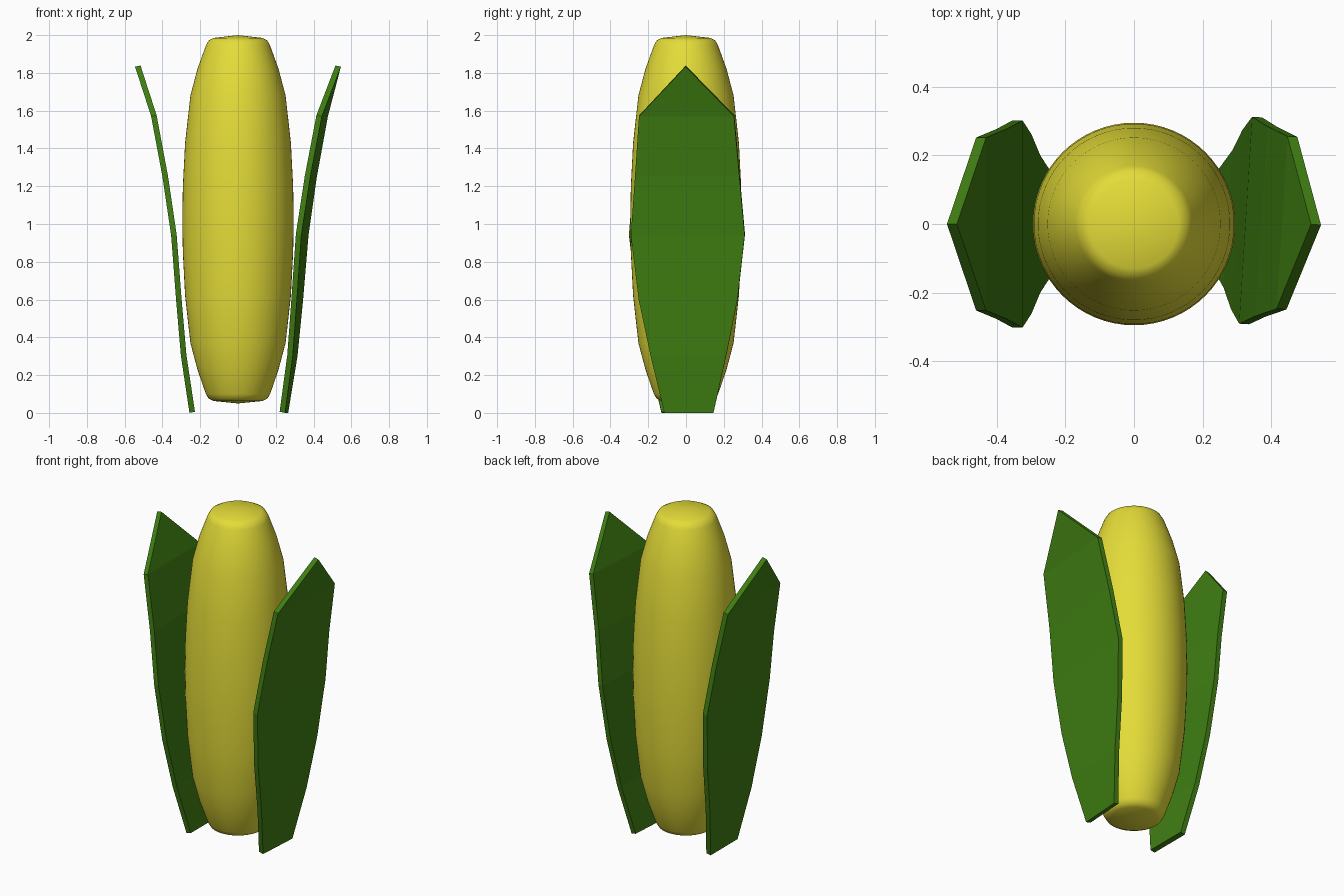
import bpy, bmesh, math
from mathutils import Matrix

if "Cube" in bpy.data.objects:
    bpy.data.objects.remove(bpy.data.objects["Cube"])


def material(name, rgb):
    mat = bpy.data.materials.new(name)
    mat.diffuse_color = (*rgb, 1)
    mat.use_nodes = True
    mat.node_tree.nodes["Principled BSDF"].inputs["Base Color"].default_value = mat.diffuse_color
    return mat


def finish(bm, name, mat):
    bmesh.ops.recalc_face_normals(bm, faces=bm.faces)
    mesh = bpy.data.meshes.new(name)
    bm.to_mesh(mesh)
    bm.free()
    mesh.materials.append(mat)
    obj = bpy.data.objects.new(name, mesh)
    bpy.context.collection.objects.link(obj)
    return obj


yellow = material("kernel_yellow", (0.78, 0.72, 0.04))
green = material("husk_green", (0.05, 0.21, 0.006))

# Cob: smooth lathed body with shallow cone ends
profile = [(0, 0.05), (0.13, 0.063), (0.155, 0.075), (0.17, 0.10), (0.215, 0.23),
           (0.252, 0.37), (0.28, 0.62), (0.292, 0.85), (0.295, 1.02), (0.292, 1.2),
           (0.28, 1.43), (0.252, 1.68), (0.215, 1.82), (0.17, 1.945),
           (0.155, 1.972), (0.13, 1.985), (0, 2.0)]
bm = bmesh.new()
verts = [bm.verts.new((r, 0, z)) for r, z in profile]
edges = [bm.edges.new(pair) for pair in zip(verts, verts[1:])]
bmesh.ops.spin(bm, geom=verts + edges, cent=(0, 0, 0), axis=(0, 0, 1),
               angle=math.tau, steps=64)
bmesh.ops.remove_doubles(bm, verts=bm.verts, dist=0.0005)
cob = finish(bm, "cob", yellow)
bpy.context.view_layer.objects.active = cob
cob.select_set(True)
bpy.ops.object.shade_smooth_by_angle(angle=math.radians(50))

# Husk leaf rows: outer x, height, half width; the last row is the pointed tip
rows = [(0.257, 0.0, 0.13), (0.302, 0.30, 0.2), (0.328, 0.60, 0.262),
        (0.354, 0.94, 0.302), (0.40, 1.25, 0.277), (0.46, 1.57, 0.252),
        (0.545, 1.833, 0)]


def husk_leaf(name, side, twist):
    bm = bmesh.new()
    layers = []
    # Outer and inner skins
    for dx, dz in ((0, 0), (-0.029, 0.006)):
        layer = [[bm.verts.new((x + dx, y, z + dz))
                  for y in ((-w, w) if w else (0,))] for x, z, w in rows]
        for a, b in zip(layer, layer[1:]):
            bm.faces.new(a + b[::-1])
        layers.append([r[0] for r in layer] + [r[1] for r in layer[-2::-1]])
    # Rim between the skins
    outer, inner = layers
    n = len(outer)
    for i in range(n):
        j = (i + 1) % n
        bm.faces.new((outer[i], outer[j], inner[j], inner[i]))
    # Slight twist about the tip, then place on its side of the cob
    pivot = Matrix.Translation((0.50, 0, 0))
    bm.transform(pivot @ Matrix.Rotation(twist, 4, 'Z') @ pivot.inverted())
    bm.transform(Matrix.Scale(side, 4, (1, 0, 0)))
    return finish(bm, name, green)


husk_leaf("left_husk_leaf", -1, 0)
husk_leaf("right_husk_leaf", 1, math.radians(-3.6))
